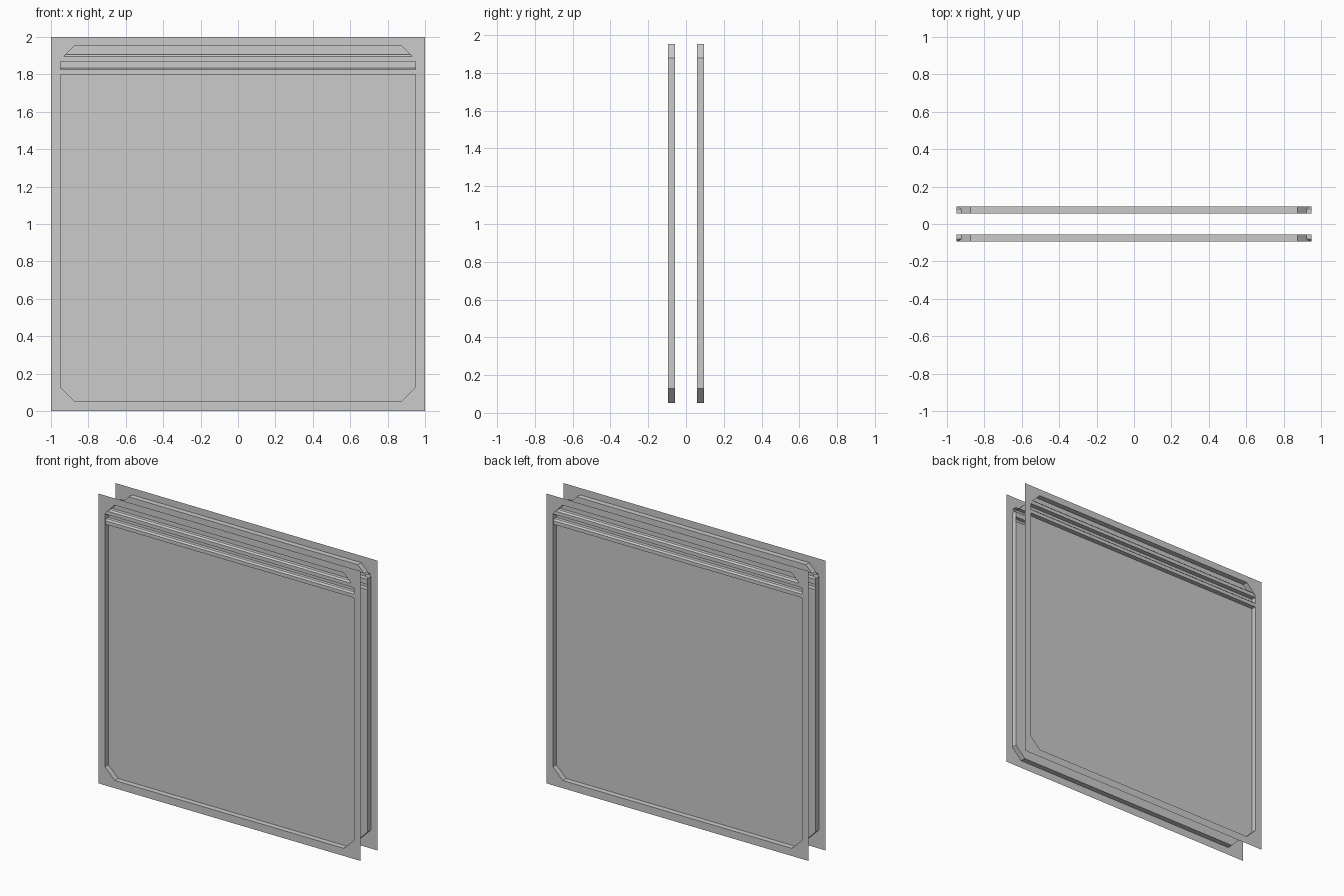
import bpy, bmesh, math
from mathutils import Matrix

if "Cube" in bpy.data.objects:
    bpy.data.objects.remove(bpy.data.objects["Cube"])

OUT, IN = -0.094, -0.057        # flange plane and recessed panel plane
HW, Z0, Z1, C = 0.95, 0.053, 1.953, 0.075


def finish(bm, name, turn):
    bmesh.ops.remove_doubles(bm, verts=bm.verts, dist=1e-5)
    bmesh.ops.transform(bm, matrix=Matrix.Rotation(turn, 4, 'Z'), verts=bm.verts)
    mesh = bpy.data.meshes.new(name)
    bm.to_mesh(mesh)
    bm.free()
    ob = bpy.data.objects.new(name, mesh)
    bpy.context.collection.objects.link(ob)


def quad(bm, *pts):
    bm.faces.new([bm.verts.new(p) for p in pts])


# chamfered opening outline, two points per corner, counter-clockwise from bottom left
opening = [(-HW, Z0 + C), (-HW + C, Z0), (HW - C, Z0), (HW, Z0 + C),
           (HW, Z1 - C), (HW - C, Z1), (-HW + C, Z1), (-HW, Z1 - C)]
corners = [(-1, 0), (1, 0), (1, 2), (-1, 2)]


def flange(name, turn):
    bm = bmesh.new()
    p = lambda q: (q[0], OUT, q[1])
    for i, c in enumerate(corners):
        a, b = opening[2 * i], opening[2 * i + 1]
        quad(bm, p(a), p(c), p(b))
        quad(bm, p(b), p(c), p(corners[(i + 1) % 4]), p(opening[(2 * i + 2) % 8]))
    finish(bm, name, turn)


def recess_wall(name, turn):
    bm = bmesh.new()
    for i, a in enumerate(opening):
        b = opening[(i + 1) % 8]
        quad(bm, (a[0], OUT, a[1]), (b[0], OUT, b[1]), (b[0], IN, b[1]), (a[0], IN, a[1]))
    finish(bm, name, turn)


def pressed_panel(name, turn):
    # rows of (z, y, half width) going up, with two pressed ribs near the top
    rows = [(Z0, IN, HW - C), (Z0 + C, IN, HW)]
    for z in (1.80, 1.87):
        rows += [(z, IN, HW), (z, -0.09, HW), (z + 0.025, -0.09, HW),
                 (z + 0.035, -0.08, HW), (z + 0.035, IN, HW)]
    rows += [(1.905, IN, HW - C + Z1 - 1.905), (Z1, IN, HW - C)]
    bm = bmesh.new()
    for (za, ya, wa), (zb, yb, wb) in zip(rows, rows[1:]):
        if (za, ya) != (zb, yb):
            quad(bm, (-wa, ya, za), (wa, ya, za), (wb, yb, zb), (-wb, yb, zb))
    finish(bm, name, turn)


def corner_seams(name, turn):
    # fine diagonal seams across the flange corners
    bm = bmesh.new()
    t = 0.002
    for sx in (-1, 1):
        for sz in (-1, 1):
            a, b = (sx * 0.984, 1 + sz * 0.894), (sx * 0.894, 1 + sz * 0.984)
            quad(bm, (a[0], OUT - 0.001, a[1]), (b[0], OUT - 0.001, b[1]),
                 (b[0] - sx * t, OUT - 0.001, b[1] - sz * t),
                 (a[0] - sx * t, OUT - 0.001, a[1] - sz * t))
    finish(bm, name, turn)


# front side and the same assembly turned round for the back
for side, turn in (("front", 0.0), ("back", math.pi)):
    flange(side + "_flange", turn)
    recess_wall(side + "_recess_wall", turn)
    pressed_panel(side + "_pressed_panel", turn)
    corner_seams(side + "_corner_seams", turn)
